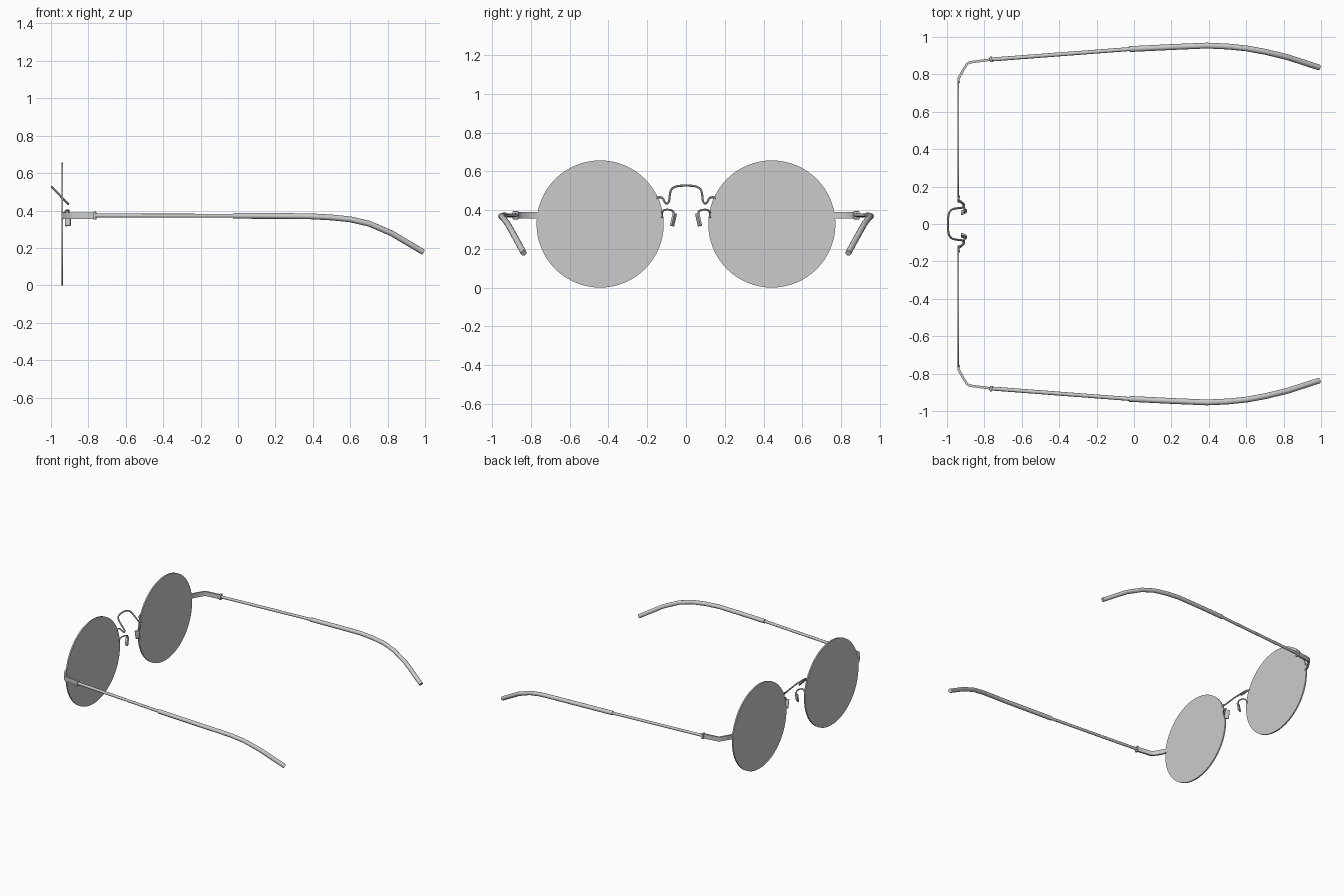
import bpy, bmesh, math
from mathutils import Vector, Matrix

if "Cube" in bpy.data.objects:
    bpy.data.objects.remove(bpy.data.objects["Cube"])


def finish(name, bm, mirror=True):
    bmesh.ops.recalc_face_normals(bm, faces=bm.faces)
    me = bpy.data.meshes.new(name)
    bm.to_mesh(me)
    bm.free()
    ob = bpy.data.objects.new(name, me)
    bpy.context.collection.objects.link(ob)
    bpy.ops.object.select_all(action='DESELECT')
    bpy.context.view_layer.objects.active = ob
    ob.select_set(True)
    bpy.ops.object.shade_smooth_by_angle(angle=math.radians(40))
    if mirror:
        m = ob.modifiers.new("Mirror", 'MIRROR')
        m.use_axis = (False, True, False)
        m.use_mirror_merge = False
    return ob


def smooth_path(pts, n=5):
    """Catmull-Rom interpolation through the points."""
    p = [Vector(q) for q in pts]
    p = [2 * p[0] - p[1]] + p + [2 * p[-1] - p[-2]]
    out = []
    for a, b, c, d in zip(p, p[1:], p[2:], p[3:]):
        for k in range(n):
            t = k / n
            out.append(0.5 * (2 * b + (c - a) * t + (2 * a - 5 * b + 4 * c - d) * t * t
                              + (3 * b - 3 * c + d - a) * t ** 3))
    return out + [p[-2]]


def sweep(name, pts, profile, up=(0, 0, 1), mirror=True):
    """Sweep a closed (side, up) profile along a path."""
    pts, up = [Vector(p) for p in pts], Vector(up)
    bm = bmesh.new()
    rings = []
    for i, p in enumerate(pts):
        t = (pts[min(i + 1, len(pts) - 1)] - pts[max(i - 1, 0)]).normalized()
        s = t.cross(up).normalized()
        u = s.cross(t)
        rings.append([bm.verts.new(p + s * a + u * b) for a, b in profile])
    n = len(profile)
    for r, q in zip(rings, rings[1:]):
        for k in range(n):
            bm.faces.new((r[k], r[(k + 1) % n], q[(k + 1) % n], q[k]))
    bm.faces.new(rings[0])
    bm.faces.new(rings[-1])
    return finish(name, bm, mirror)


def circle(r, n=12):
    return [(r * math.cos(2 * math.pi * k / n), r * math.sin(2 * math.pi * k / n)) for k in range(n)]


def rect(w, h):
    return [(-w / 2, -h / 2), (w / 2, -h / 2), (w / 2, h / 2), (-w / 2, h / 2)]


def box(name, loc, size, rot=Matrix(), bevel=0.003):
    bm = bmesh.new()
    bmesh.ops.create_cube(bm, size=1)
    bm.transform(Matrix.Translation(loc) @ rot @ Matrix.Diagonal((*size, 1)))
    bmesh.ops.bevel(bm, geom=bm.edges[:], offset=bevel, segments=2, profile=0.5, affect='EDGES')
    return finish(name, bm)


# Round flat lenses
bm = bmesh.new()
bmesh.ops.create_cone(bm, cap_ends=True, segments=64, radius1=0.328, radius2=0.328, depth=0.01)
bm.transform(Matrix.Translation((-0.94, 0.443, 0.328)) @ Matrix.Rotation(math.pi / 2, 4, 'Y'))
finish("lens", bm)

# Flat end pieces that wrap from the lens to the hinge
sweep("end_piece", [(-0.938, 0.755, 0.373), (-0.938, 0.778, 0.373), (-0.915, 0.82, 0.373),
                    (-0.893, 0.855, 0.373), (-0.88, 0.864, 0.373), (-0.765, 0.879, 0.373)],
      rect(0.013, 0.034))

# Hinge collars
box("hinge", (-0.765, 0.88, 0.373), (0.014, 0.03, 0.042), Matrix.Rotation(0.08, 4, 'Z'))

# Thin temple arms and thicker curved ear tips
sweep("temple_arm", [(-0.77, 0.879, 0.373), (0.0, 0.937, 0.372)], circle(0.0105))
sweep("ear_tip", [(-0.025, 0.935, 0.372), (0.2, 0.946, 0.371), (0.39, 0.954, 0.369),
                  (0.5, 0.949, 0.363), (0.6, 0.939, 0.353), (0.7, 0.921, 0.33),
                  (0.82, 0.892, 0.279), (0.99, 0.837, 0.178)], circle(0.0155))

# Wire bridge, lying in a slanted plane
half = [(0.152, 0.463), (0.135, 0.466), (0.119, 0.46), (0.111, 0.442), (0.099, 0.434),
        (0.088, 0.444), (0.084, 0.475), (0.076, 0.505), (0.05, 0.522)]
yz = half + [(0, 0.526)] + [(-y, z) for y, z in reversed(half)]
sweep("bridge", smooth_path([(-0.995 + (0.526 - z) * 0.95, y, z) for y, z in yz]),
      circle(0.0055, 8), up=(1, 0, 0.95), mirror=False)

# Nose pad stems and pads
sweep("nose_pad_stem", smooth_path([(-0.937, 0.124, 0.36), (-0.93, 0.124, 0.385), (-0.918, 0.112, 0.4),
                                    (-0.908, 0.085, 0.401), (-0.905, 0.066, 0.392), (-0.908, 0.064, 0.365)]),
      circle(0.005, 8), up=(1, 0, 0))
box("nose_pad", (-0.91, 0.065, 0.35), (0.034, 0.013, 0.068),
    Matrix.Rotation(0.22, 4, 'X') @ Matrix.Rotation(0.45, 4, 'Z'), 0.005)
